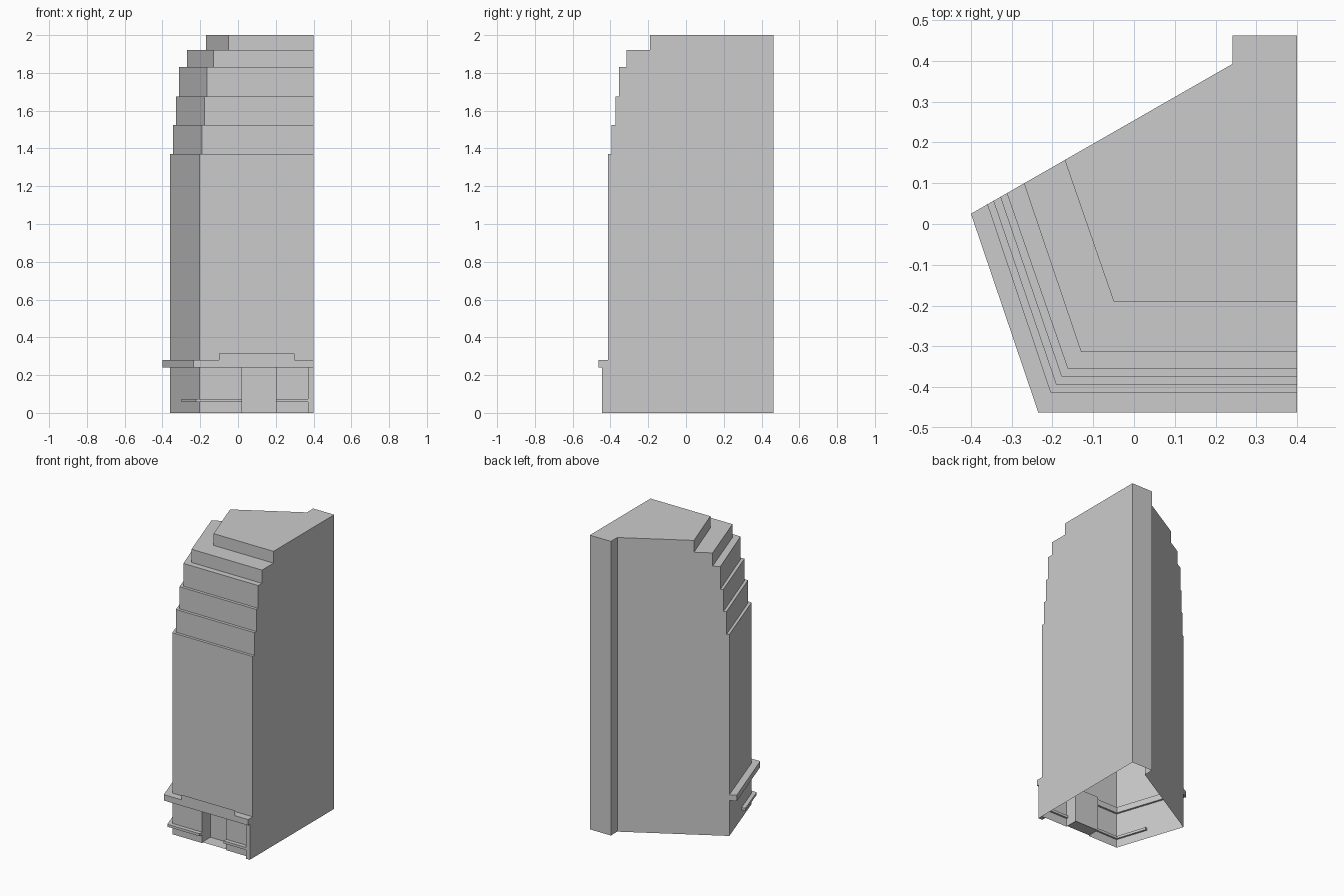
import bpy, bmesh

if "Cube" in bpy.data.objects:
    bpy.data.objects.remove(bpy.data.objects["Cube"])


def make_object(name, faces):
    """Build a flat-shaded mesh from a list of polygons."""
    bm = bmesh.new()
    for pts in faces:
        bm.faces.new([bm.verts.new(p) for p in pts])
    bmesh.ops.remove_doubles(bm, verts=bm.verts, dist=0.0005)
    mesh = bpy.data.meshes.new(name)
    bm.to_mesh(mesh)
    bm.free()
    obj = bpy.data.objects.new(name, mesh)
    bpy.context.collection.objects.link(obj)
    return obj


def walls(outline, z0, z1):
    """Vertical faces around a counter-clockwise outline."""
    return [[(*a, z0), (*b, z0), (*b, z1), (*a, z1)]
            for a, b in zip(outline, outline[1:] + outline[:1])]


def prism(name, outline, z0, z1):
    return make_object(name, walls(outline, z0, z1) + [
        [(*p, z1) for p in outline],
        [(*p, z0) for p in reversed(outline)]])


def back_y(x):
    """Slanted rear wall line."""
    return 0.393 + 0.573 * (x - 0.242)


def footprint(tip_x, corner_x, front_y):
    return [(0.4, 0.462), (0.242, 0.462), (0.242, 0.393),
            (tip_x, back_y(tip_x)), (corner_x, front_y), (0.4, front_y)]


# Tower: stepped tiers (tip x, front corner x, front y, top z)
tiers = [(-0.36, -0.205, -0.413, 1.37), (-0.345, -0.191, -0.394, 1.525),
         (-0.328, -0.178, -0.374, 1.675), (-0.312, -0.163, -0.354, 1.83),
         (-0.27, -0.13, -0.314, 1.92), (-0.17, -0.05, -0.19, 2.0)]
faces, z, previous = [], 0.24, None
for tip_x, corner_x, front_y, top in tiers:
    ring = footprint(tip_x, corner_x, front_y)
    if previous:  # terrace between tiers
        for i in (3, 4):
            faces.append([(*p, z) for p in
                          (previous[i], previous[i + 1], ring[i + 1], ring[i])])
    faces += walls(ring, z, top)
    previous, z = ring, top
faces.append([(*p, z) for p in previous])
make_object("stepped_tower", faces)

# Ground storey with recessed entrance, open underneath
recess = [(0.02, -0.413), (0.02, -0.325), (0.2, -0.325), (0.2, -0.413)]
base = footprint(-0.36, -0.205, -0.413)
ground = base[:5] + recess + base[5:]
make_object("ground_storey", walls(ground, 0, 0.24)
            + [[(*p, 0.24) for p in recess]])
make_object("entrance_floor", [[(*p, 0.006) for p in recess]])

# Ledge wrapping the street sides, with flat raised panel
prism("ledge", [(-0.4, back_y(-0.4)), (-0.235, -0.462), (0.4, -0.462),
                (0.4, -0.4), (-0.196, -0.4), (-0.348, back_y(-0.348))], 0.24, 0.28)
make_object("raised_panel", [[(-0.1, -0.462, 0.28), (0.3, -0.462, 0.28),
                              (0.3, -0.462, 0.315), (-0.1, -0.462, 0.315)]])

# Sill bands and end pier
prism("left_sill", [(-0.3, -0.212), (-0.223, -0.441), (0.02, -0.441),
                    (0.02, -0.401), (-0.197, -0.401), (-0.262, -0.2)], 0.057, 0.074)
prism("right_sill", [(0.2, -0.441), (0.37, -0.441), (0.37, -0.401), (0.2, -0.401)],
      0.057, 0.074)
prism("end_pier", [(0.37, -0.445), (0.4, -0.445), (0.4, -0.413), (0.37, -0.413)], 0, 0.24)
